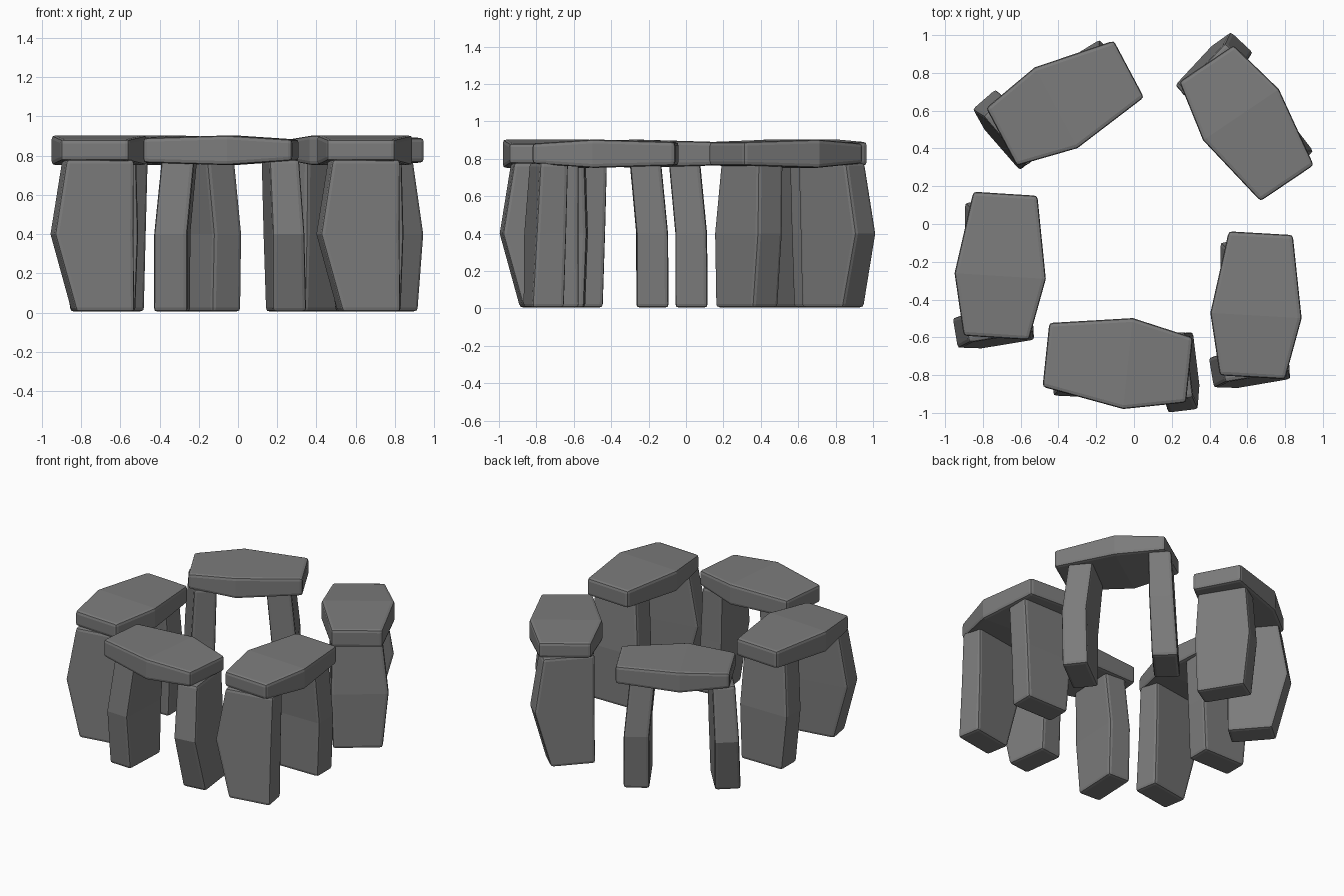
import bpy, bmesh, math
from mathutils import Matrix, Vector

if "Cube" in bpy.data.objects:
    bpy.data.objects.remove(bpy.data.objects["Cube"])

stone = bpy.data.materials.new("dark grey stone")
stone.diffuse_color = (0.2, 0.2, 0.2, 1)
stone.use_nodes = True
stone.node_tree.nodes["Principled BSDF"].inputs["Base Color"].default_value = stone.diffuse_color


def block(name, rings, matrix):
    """Three-ring stone: every ring is four points, bridged and capped, then worn edges."""
    bm = bmesh.new()
    loops = [[bm.verts.new(p) for p in ring] for ring in rings]
    bm.faces.new(loops[0])
    bm.faces.new(loops[-1])
    for a, b in zip(loops, loops[1:]):
        for i in range(4):
            j = (i + 1) % 4
            bm.faces.new((a[i], a[j], b[j], b[i]))
    bmesh.ops.transform(bm, matrix=matrix, verts=bm.verts)
    bmesh.ops.recalc_face_normals(bm, faces=bm.faces)
    # round the real corners only, keep the flat mid line
    sharp = [e for e in bm.edges if e.calc_face_angle() > math.radians(40)]
    bmesh.ops.bevel(bm, geom=sharp, offset=0.02, segments=2, profile=0.6,
                    affect='EDGES', clamp_overlap=True)
    bmesh.ops.recalc_face_normals(bm, faces=bm.faces)
    me = bpy.data.meshes.new(name)
    bm.to_mesh(me)
    bm.free()
    me.materials.append(stone)
    ob = bpy.data.objects.new(name, me)
    bpy.context.collection.objects.link(ob)
    return ob


def post_rings(levels):
    # level: z, thickness from/to, width from/to
    return [[(p0, q0, z), (p1, q0, z), (p1, q1, z), (p0, q1, z)]
            for z, p0, p1, q0, q1 in levels]


# lintel: length position, half width, bottom, top
LINTEL = [[(u, -w, z0), (u, w, z0), (u, w, z1), (u, -w, z1)]
          for u, w, z0, z1 in ((-0.382, 0.17, 0.765, 0.89),
                               (0.055, 0.242, 0.752, 0.903),
                               (0.382, 0.173, 0.775, 0.882))]

# bent post under the short end
BENT = post_rings([(0.005, -0.085, 0.088, -0.150, 0.150),
                   (0.40, -0.098, 0.066, -0.258, 0.150),
                   (0.78, -0.107, 0.046, -0.195, 0.155)])
BENT_PLACE = Matrix.Translation((0.328, 0.037, 0)) @ Matrix.Rotation(math.radians(13), 4, 'Z')

# straighter post under the long end
STRAIGHT = post_rings([(0.005, -0.087, 0.085, -0.165, 0.165),
                       (0.40, -0.084, 0.085, -0.205, 0.180),
                       (0.78, -0.047, 0.120, -0.165, 0.170)])
STRAIGHT_PLACE = Matrix.Translation((-0.25, 0, 0)) @ Matrix.Rotation(math.radians(3.5), 4, 'Z')

# the ring of five gateways: name, centre, turn
GATES = [("front", -0.0865, -0.733, -6.0),
         ("right", 0.649, -0.43, -93.3),
         ("left", -0.705, -0.221, -93.6),
         ("back_left", -0.3645, 0.641, 208.0),
         ("back_right", 0.597, 0.533, 124.0)]

for name, x, y, turn in GATES:
    place = Matrix.Translation((x, y, 0)) @ Matrix.Rotation(math.radians(turn), 4, 'Z')
    block(name + "_lintel", LINTEL, place)
    block(name + "_bent_post", BENT, place @ BENT_PLACE)
    block(name + "_straight_post", STRAIGHT, place @ STRAIGHT_PLACE)
